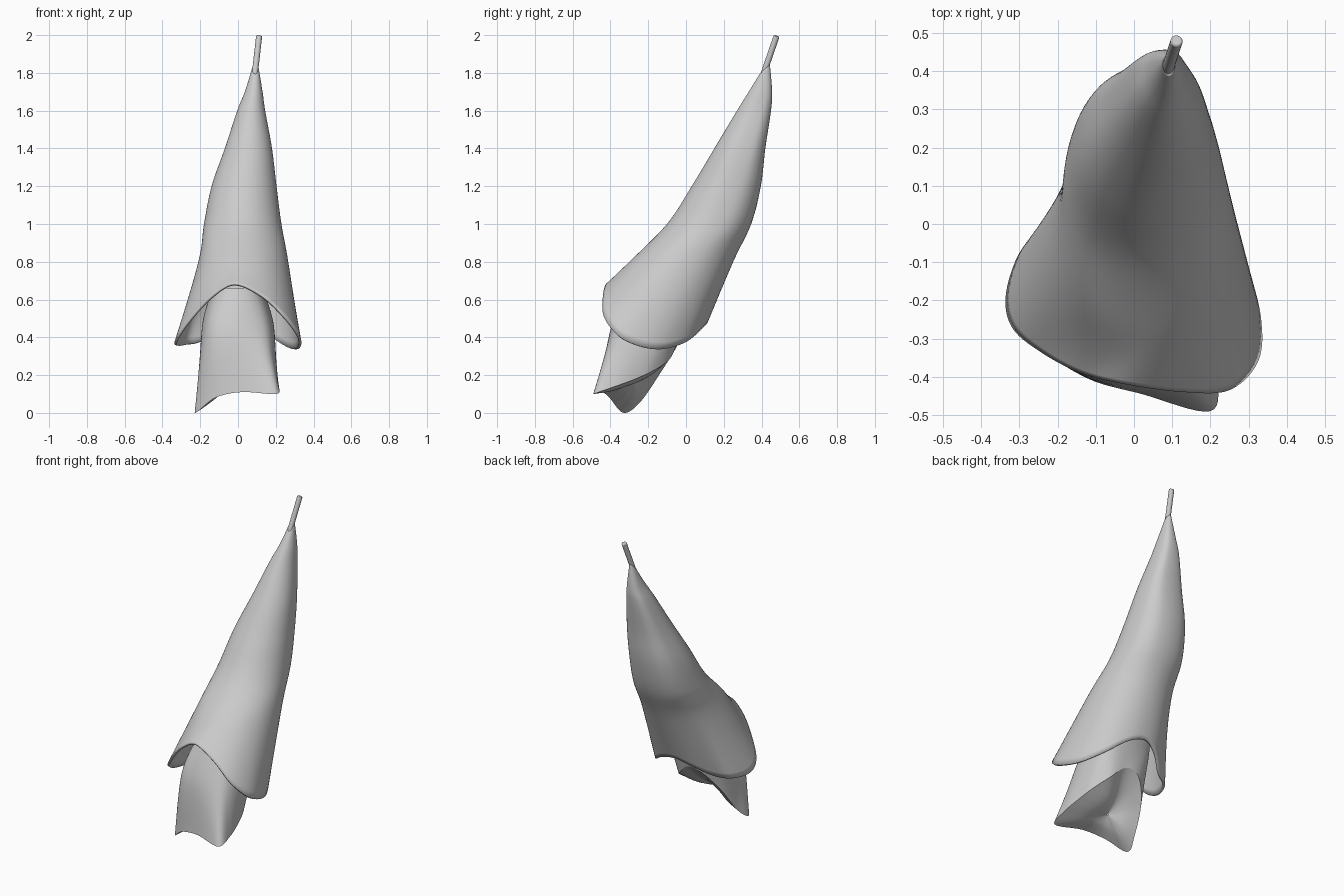
import bpy, math
from mathutils import Vector

if "Cube" in bpy.data.objects:
    bpy.data.objects.remove(bpy.data.objects["Cube"])


def catmull(a, b, c, d, t):
    return 0.5 * (2*b + (c - a)*t + (2*a - 5*b + 4*c - d)*t*t + (3*b - a - 3*c + d)*t**3)


def smooth_loop(pts, n):
    """Resample a closed control loop to n points."""
    m, out = len(pts), []
    for j in range(n):
        k, t = divmod(j * m / n, 1)
        k = int(k)
        out.append(catmull(*(pts[(k + o) % m] for o in (-1, 0, 1, 2)), t))
    return out


def loft(name, rings, n=96, steps=8):
    """Smooth skin through closed rings, listed from top to bottom."""
    loops = [smooth_loop(r, n) for r in rings]
    last = len(loops) - 1
    grid = []
    for i in range(last):
        ids = [max(i - 1, 0), i, i + 1, min(i + 2, last)]
        for s in range(steps):
            grid.append([catmull(*(loops[q][j] for q in ids), s / steps) for j in range(n)])
    grid.append(loops[-1])
    verts = [v for row in grid for v in row]
    faces = [(r*n + j, (r+1)*n + j, (r+1)*n + (j+1) % n, r*n + (j+1) % n)
             for r in range(len(grid) - 1) for j in range(n)]
    mesh = bpy.data.meshes.new(name)
    mesh.from_pydata(verts, [], faces)
    mesh.shade_smooth()
    obj = bpy.data.objects.new(name, mesh)
    bpy.context.collection.objects.link(obj)
    return obj


def ring(cx, cy, z, rx, ry, count, tilt=0.0, front=1.0, back=1.0):
    """Oval ring from the front round by the right side; low powers square it off."""
    pts = []
    for k in range(count):
        a = 2 * math.pi * k / count
        s, c = math.sin(a), -math.cos(a)
        power = back if c > 0 else front
        s = math.copysign(abs(s)**power, s)
        c = math.copysign(abs(c)**power, c)
        pts.append(Vector((cx + rx*s, cy + ry*c, z + tilt*c)))
    return pts


# Outer hood: leaning cone flaring into a wavy rim with two side flaps
sections = [(.092, .417, 1.82, .018, .027), (.083, .394, 1.7, .047, .062),
            (.07, .36, 1.6, .074, .09), (.055, .285, 1.4, .125, .135),
            (.032, .213, 1.2, .172, .183), (.025, .122, 1.0, .205, .223),
            (.028, -.025, .8, .238, .275)]
rim = [(-.02, -.42, .685), (.13, -.44, .62), (.25, -.435, .51), (.325, -.36, .41),
       (.333, -.25, .355), (.3, -.13, .337), (.22, .0, .375), (.11, .09, .45),
       (.0, .115, .48), (-.1, .08, .44), (-.2, .0, .375), (-.29, -.06, .36),
       (-.335, -.18, .362), (-.32, -.27, .41), (-.245, -.335, .51), (-.14, -.39, .62)]
squareness = [1, .8, .72, .72, .8, .85, .95]
rings = [ring(*s, 16, tilt=.025 if i == 0 else 0, back=squareness[i])
         for i, s in enumerate(sections)]
hood = loft("outer_hood", rings + [[Vector(p) for p in rim]])
shell = hood.modifiers.new("thickness", 'SOLIDIFY')
shell.thickness = 0.014
shell.offset = -1

# Inner tube emerging below the hood, with an uneven bottom edge
edge = [Vector(p) for p in [
    (.02, -.445, .11), (.2, -.49, .1), (.217, -.39, .135), (.2, -.28, .175),
    (.17, -.18, .22), (.11, -.09, .28), (.02, -.05, .36), (-.08, -.055, .34),
    (-.165, -.13, .22), (-.205, -.24, .06), (-.225, -.33, .0), (-.12, -.405, .08)]]
loft("inner_tube", [ring(.0, -.11, .66, .13, .2, 12, front=.8, back=.8),
                    ring(.0, -.205, .46, .19, .2, 12, tilt=.04, front=.7, back=.7),
                    edge])

# Floor closing the tube, with a small dimple
pit = Vector((-.03, -.28, .16))
bulge = Vector((0, .01, -.01))
loft("tube_floor", [edge, [v.lerp(pit, .5) + bulge for v in edge],
                    [v.lerp(pit, .98) for v in edge]], steps=5)

# Stem
base, tip = Vector((.084, .395, 1.75)), Vector((.112, .48, 1.996))
axis = tip - base
bpy.ops.mesh.primitive_cylinder_add(vertices=20, radius=.016, depth=axis.length,
                                    location=(base + tip) / 2,
                                    rotation=axis.to_track_quat('Z', 'Y').to_euler())
stem = bpy.context.object
stem.name = "stem"
bevel = stem.modifiers.new("soft_end", 'BEVEL')
bevel.width = .005
bevel.segments = 2
bpy.ops.object.shade_smooth_by_angle()
